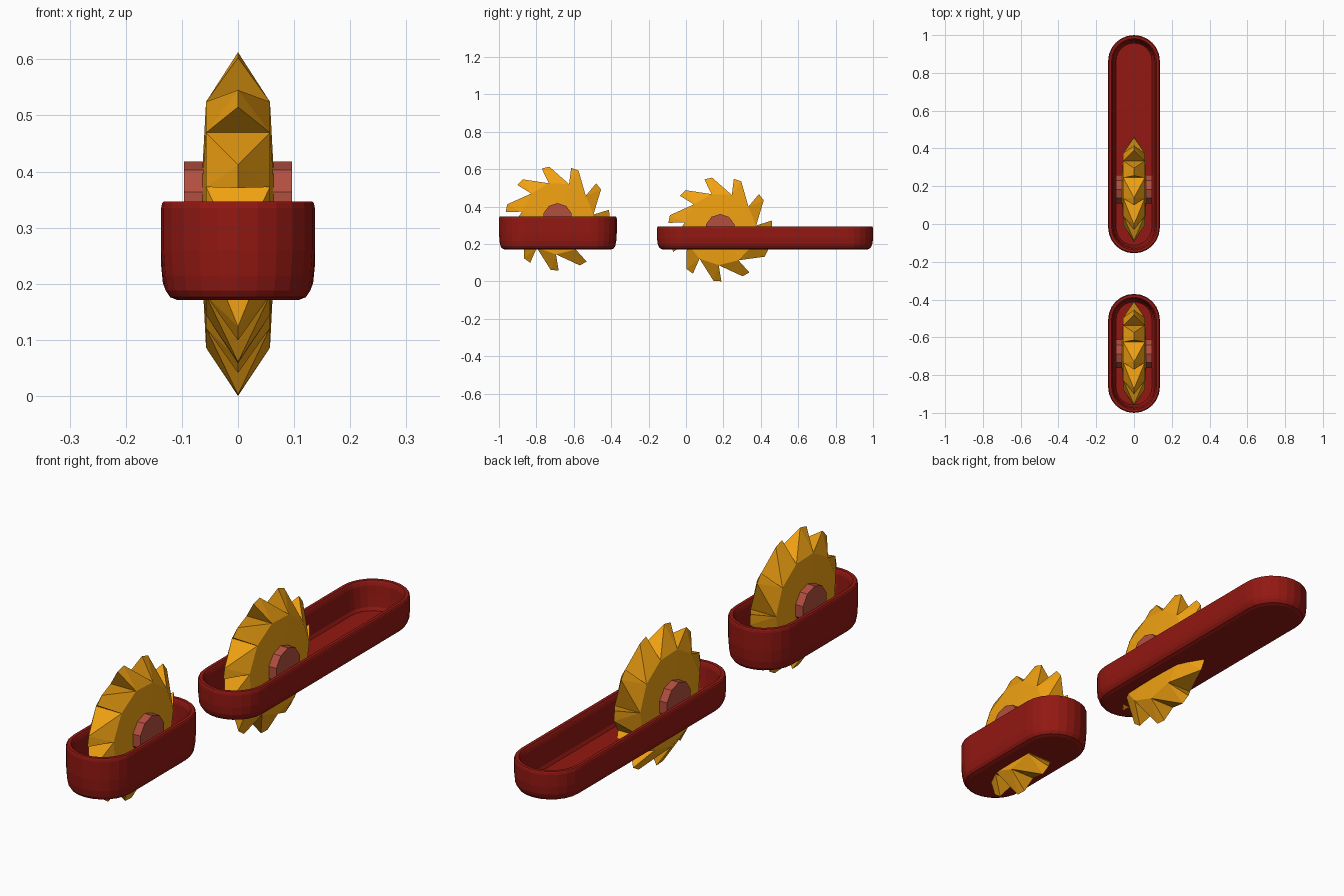
import bpy, bmesh
from math import sin, cos, pi, radians

if "Cube" in bpy.data.objects:
    bpy.data.objects.remove(bpy.data.objects["Cube"])


def material(name, color):
    m = bpy.data.materials.new(name)
    m.diffuse_color = (*color, 1)
    m.use_nodes = True
    m.node_tree.nodes["Principled BSDF"].inputs["Base Color"].default_value = m.diffuse_color
    return m


RED = material("dark_red", (0.29, 0.009, 0.006))
GOLD = material("gold", (0.88, 0.36, 0.006))
ROSE = material("dull_rose", (0.45, 0.078, 0.05))


def finish(name, bm, mat):
    bmesh.ops.recalc_face_normals(bm, faces=bm.faces)
    me = bpy.data.meshes.new(name)
    bm.to_mesh(me)
    bm.free()
    me.materials.append(mat)
    ob = bpy.data.objects.new(name, me)
    bpy.context.collection.objects.link(ob)
    return ob


def tray(name, y0, y1, z0, z1):
    """Open stadium-shaped housing lofted from a wall section."""
    R, seg, h = 0.137, 12, z1 - z0
    section = [(0.108, z0), (0.121, z0 + 0.005), (0.129, z0 + 0.017),
               (0.134, z0 + 0.25 * h), (0.137, z0 + 0.5 * h), (0.137, z1 - 0.012),
               (0.135, z1 - 0.003), (0.132, z1), (0.119, z1), (0.115, z1 - 0.006),
               (0.111, z1 - 0.018), (0.107, z0 + 0.5 * h),
               (0.102, z0 + 0.022), (0.095, z0 + 0.01)]
    bm = bmesh.new()
    rings = []
    for r, z in section:
        ring = []
        for yc, start in ((y1 - R, 0), (y0 + R, pi)):
            for i in range(seg + 1):
                a = start + pi * i / seg
                ring.append(bm.verts.new((r * cos(a), yc + r * sin(a), z)))
        rings.append(ring)
    n = len(rings[0])
    for lo, hi in zip(rings, rings[1:]):
        for i in range(n):
            j = (i + 1) % n
            bm.faces.new((lo[i], lo[j], hi[j], hi[i]))
    bm.faces.new(rings[0])
    bm.faces.new(rings[-1])
    return finish(name, bm, RED)


def blade(name, yc, zc):
    """Eleven raked teeth meeting in a central ridge, slightly domed sides."""
    N, root_r, tip_r, half = 11, 0.193, 0.279, 0.057
    bm = bmesh.new()

    def vert(x, r, deg):
        a = radians(deg)
        return bm.verts.new((x, yc + r * cos(a), zc + r * sin(a)))

    step = 360 / N
    left = [vert(-half, root_r, 104 + step * i) for i in range(N)]
    right = [vert(half, root_r, 104 + step * i) for i in range(N)]
    back = [vert(0, tip_r, 99 + step * i) for i in range(N)]
    lead = [vert(0, tip_r, 107.6 + step * i) for i in range(N)]
    hub_l, hub_r = vert(-0.067, 0, 0), vert(0.067, 0, 0)
    for i in range(N):
        p = i - 1
        bm.faces.new((left[i], right[i], lead[i]))       # leading face
        bm.faces.new((left[p], right[p], back[i]))       # trailing face
        for side, hub in ((left, hub_l), (right, hub_r)):
            bm.faces.new((side[i], lead[i], back[i]))    # tooth flanks
            bm.faces.new((side[i], back[i], side[p]))
            bm.faces.new((hub, side[i], side[p]))        # blade side
    return finish(name, bm, GOLD)


def axle(name, yc, zc):
    """Ten-sided axle across the blade."""
    n = 10
    bm = bmesh.new()
    rings = [[bm.verts.new((x, yc + 0.079 * sin(2 * pi * i / n), zc + 0.079 * cos(2 * pi * i / n)))
              for i in range(n)] for x in (-0.096, 0.096)]
    for i in range(n):
        j = (i + 1) % n
        bm.faces.new((rings[0][i], rings[0][j], rings[1][j], rings[1][i]))
    for r in rings:
        bm.faces.new(r)
    return finish(name, bm, ROSE)


# Short front unit and long rear unit
for label, y0, y1, top, yc, zc in (("front", -1.0, -0.37, 0.347, -0.687, 0.337),
                                   ("rear", -0.155, 1.0, 0.294, 0.183, 0.279)):
    tray(label + "_tray", y0, y1, 0.171, top)
    blade(label + "_saw_blade", yc, zc)
    axle(label + "_axle", yc, zc + 0.002)
